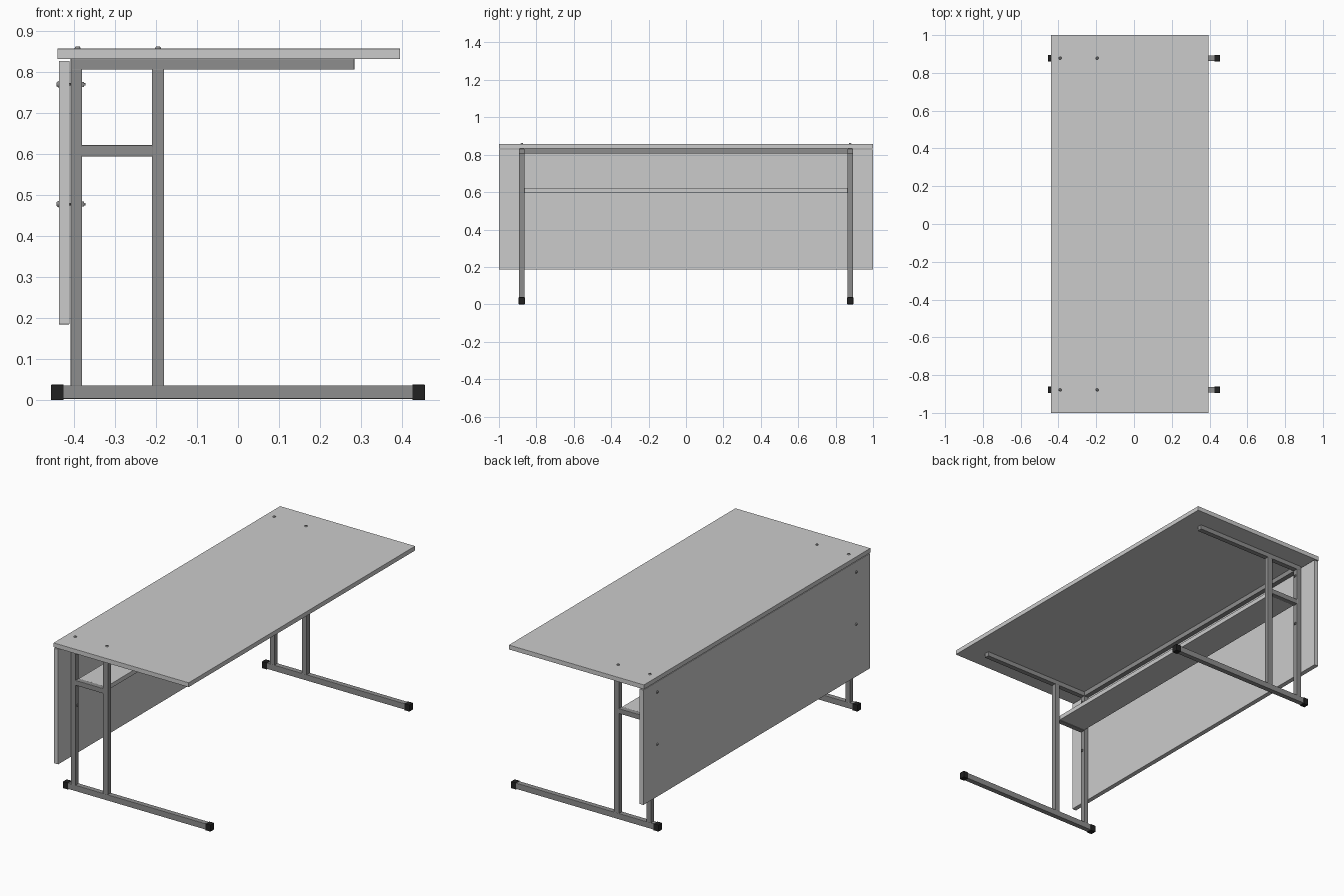
import bpy, bmesh, math
from mathutils import Matrix

if "Cube" in bpy.data.objects:
    bpy.data.objects.remove(bpy.data.objects["Cube"])


def material(name, v):
    m = bpy.data.materials.new(name)
    m.diffuse_color = (v, v, v, 1)
    m.use_nodes = True
    m.node_tree.nodes["Principled BSDF"].inputs["Base Color"].default_value = m.diffuse_color
    return m


BOARD = material("light grey laminate", 0.60)
STEEL = material("mid grey steel", 0.27)
RUBBER = material("black plastic", 0.015)


def finish(name, bm, mat, bevel=0.0):
    me = bpy.data.meshes.new(name)
    bm.to_mesh(me)
    bm.free()
    ob = bpy.data.objects.new(name, me)
    bpy.context.collection.objects.link(ob)
    me.materials.append(mat)
    if bevel:
        mod = ob.modifiers.new("soft edges", 'BEVEL')
        mod.width, mod.segments = bevel, 2
    return ob


def box(name, x, y, z, mat, bevel=0.0):
    """Box from (min, max) ranges on each axis."""
    bm = bmesh.new()
    size = Matrix.Diagonal((x[1] - x[0], y[1] - y[0], z[1] - z[0], 1))
    mid = Matrix.Translation([(a + b) / 2 for a, b in (x, y, z)])
    bmesh.ops.create_cube(bm, size=1, matrix=mid @ size)
    return finish(name, bm, mat, bevel)


def bolt(name, head, axis, length):
    """Flat round head with a thin shank running inward along -axis."""
    bm = bmesh.new()
    turn = Matrix.Translation(head)
    if axis == 'X':
        turn = turn @ Matrix.Rotation(-math.pi / 2, 4, 'Y')
    for r1, r2, depth, off in ((0.008, 0.005, 0.005, 0.0025),
                               (0.003, 0.003, length, -length / 2)):
        bmesh.ops.create_cone(bm, cap_ends=True, segments=12, radius1=r1, radius2=r2,
                              depth=depth, matrix=turn @ Matrix.Translation((0, 0, off)))
    return finish(name, bm, STEEL)


# Boards: top, modesty panel, book shelf
box("table_top", (-0.44, 0.395), (-1, 1), (0.832, 0.857), BOARD, 0.001)
box("modesty_panel", (-0.437, -0.411), (-1, 1), (0.185, 0.827), BOARD, 0.001)
box("shelf", (-0.38, -0.21), (-0.863, 0.863), (0.596, 0.621), BOARD, 0.001)

# Long rail under the top
box("long_rail", (-0.408, -0.381), (-0.863, 0.863), (0.806, 0.832), STEEL)

# Two mirrored end frames
for s, side in ((-1, "left"), (1, "right")):
    c = s * 0.878
    y = (c - 0.0145, c + 0.0145)
    box(side + "_foot_bar", (-0.43, 0.43), y, (0.003, 0.036), STEEL, 0.002)
    box(side + "_rear_post", (-0.408, -0.38), y, (0.034, 0.808), STEEL, 0.002)
    box(side + "_main_post", (-0.21, -0.18), y, (0.034, 0.808), STEEL, 0.002)
    box(side + "_shelf_bar", (-0.382, -0.208), y, (0.594, 0.622), STEEL, 0.002)
    box(side + "_top_bar", (-0.408, 0.284), y, (0.806, 0.832), STEEL, 0.002)
    # Foot caps
    for x0, end in ((-0.456, "rear"), (0.425, "front")):
        box(f"{side}_{end}_foot_cap", (x0, x0 + 0.031), (c - 0.0165, c + 0.0165),
            (0, 0.038), RUBBER, 0.002)
    # Bolts through the top and the panel
    for x in (-0.391, -0.195):
        bolt(side + "_top_bolt", (x, c, 0.857), 'Z', 0.03)
    for z in (0.77, 0.478):
        bolt(side + "_panel_bolt", (-0.437, c, z), 'X', 0.065)
        box(side + "_bolt_nut", (-0.38, -0.375), (c - 0.006, c + 0.006),
            (z - 0.006, z + 0.006), STEEL)
